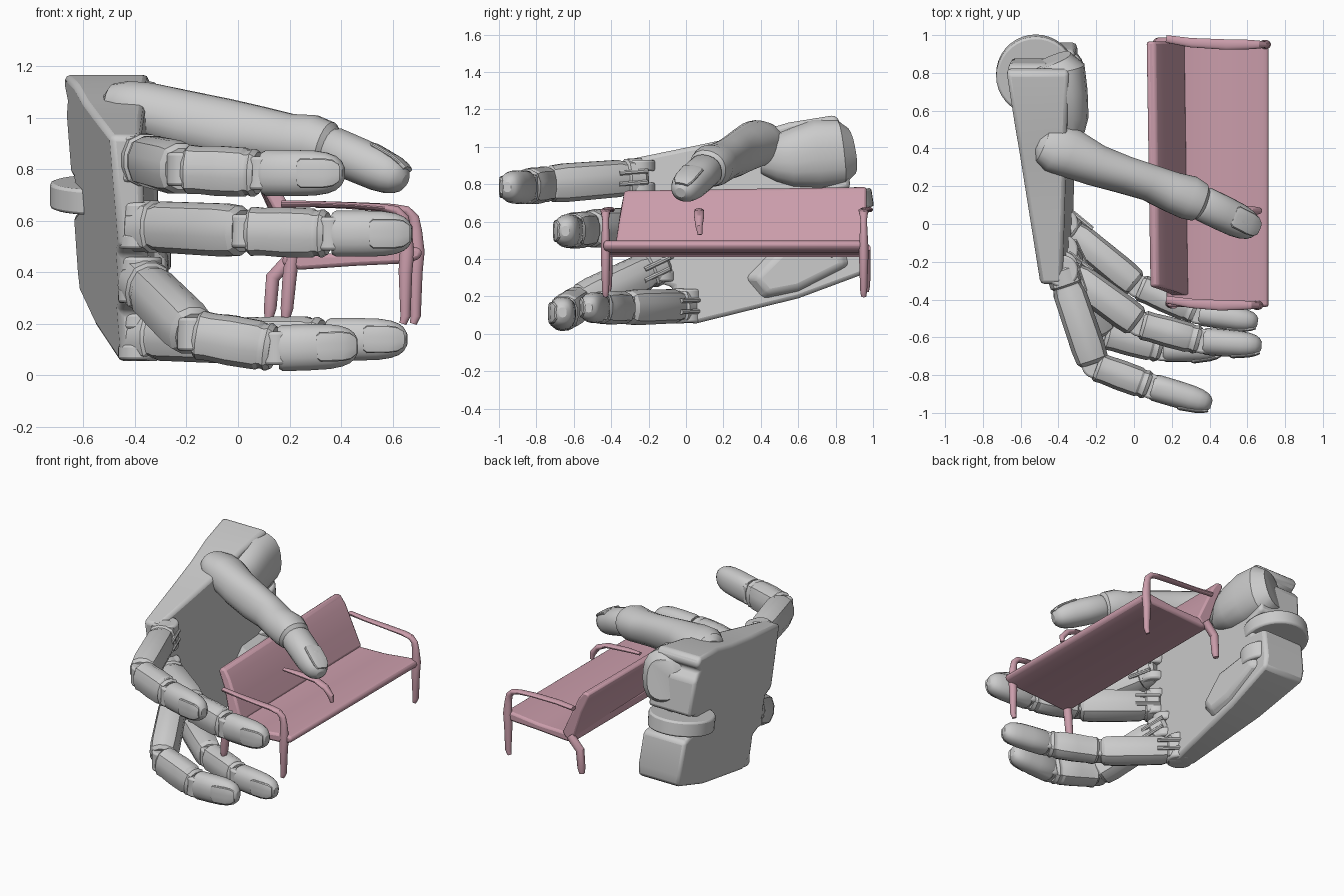
import bpy, bmesh, math
from mathutils import Vector as V, Matrix

if "Cube" in bpy.data.objects:
    bpy.data.objects.remove(bpy.data.objects["Cube"])

pink = bpy.data.materials.new("pink")
pink.diffuse_color = (0.60, 0.34, 0.41, 1)
pink.use_nodes = True
pink.node_tree.nodes["Principled BSDF"].inputs["Base Color"].default_value = pink.diffuse_color
Z = V((0, 0, 1))


def finish(name, bm, mat=None, bevel=0, segs=2):
    bmesh.ops.recalc_face_normals(bm, faces=bm.faces)
    me = bpy.data.meshes.new(name)
    bm.to_mesh(me)
    bm.free()
    ob = bpy.data.objects.new(name, me)
    bpy.context.collection.objects.link(ob)
    if mat:
        me.materials.append(mat)
    if bevel:
        m = ob.modifiers.new("bevel", 'BEVEL')
        m.width, m.segments, m.limit_method = bevel, segs, 'ANGLE'
    return ob


def loft(name, rings, hint, n=12, square=2.7, mat=None):
    """rings: (centre, half width, half thickness); hint: thickness direction"""
    bm = bmesh.new()
    pts = [V(r[0]) for r in rings]
    loops = []
    for i, (c, ru, rv) in enumerate(rings):
        a = (pts[min(i + 1, len(pts) - 1)] - pts[max(i - 1, 0)]).normalized()
        v = (V(hint) - a * a.dot(V(hint))).normalized()
        u = a.cross(v)
        loop = []
        for k in range(n):
            t = 2 * math.pi * (k + 0.5) / n
            cu, sv = math.cos(t), math.sin(t)
            f = (abs(cu) ** square + abs(sv) ** square) ** (-1 / square)
            loop.append(bm.verts.new(pts[i] + u * ru * f * cu + v * rv * f * sv))
        loops.append(loop)
    for a, b in zip(loops, loops[1:]):
        for k in range(n):
            bm.faces.new((a[k], a[(k + 1) % n], b[(k + 1) % n], b[k]))
    bm.faces.new(loops[0])
    bm.faces.new(loops[-1])
    return finish(name, bm, mat)


def segment(name, p, q, hint, prof, ru, rv, n=12, square=2.7):
    p, q = V(p), V(q)
    return loft(name, [(p.lerp(q, t), ru * s, rv * s) for t, s in prof], hint, n, square)


def disc(name, c, r, h, tilt=0, bevel=0.012):
    bm = bmesh.new()
    bmesh.ops.create_cone(bm, cap_ends=True, segments=36, radius1=r, radius2=r, depth=h,
                          matrix=Matrix.Translation(c) @ Matrix.Rotation(tilt, 4, 'X'))
    return finish(name, bm, bevel=bevel)


def prism(name, front, back, mat=None, bevel=0.02):
    bm = bmesh.new()
    a = [bm.verts.new(p) for p in front]
    b = [bm.verts.new(p) for p in back]
    bm.faces.new(a)
    bm.faces.new(b)
    for i in range(len(a)):
        j = (i + 1) % len(a)
        bm.faces.new((a[i], a[j], b[j], b[i]))
    return finish(name, bm, mat, bevel)


# fingers: knuckle, two joints, tip
SHAFT = [(-.06, .75), (-.02, 1), (.13, 1.02), (.15, .9), (.17, .9), (0.22, 1), (0.8, 1.04), (0.93, .98), (0.97, .8)]
MID = [(0.03, .85), (0.08, 1), (0.2, .97), (0.45, 1.02), (0.78, 1), (0.82, .92),
       (0.86, .92), (0.9, .98), (0.96, .85)]
TIP = [(0.02, .9), (0.07, 1), (0.4, 1), (0.65, .97), (0.8, .88), (0.9, .74), (.96, .56), (1, .3)]
FINGERS = {
    "index": [(-.38, -.25, .84), (-.21, -.75, .80), (.09, -.86, .785), (.41, -.955, .785)],
    "middle": [(-.38, -.23, .58), (.03, -.53, .56), (.36, -.62, .55), (.675, -.645, .55)],
    "ring": [(-.38, -.14, .37), (-.17, -.58, .16), (.15, -.66, .105), (.465, -.66, .115)],
    "little": [(-.38, 0, .15), (.02, -.33, .14), (.34, -.47, .14), (.655, -.52, .14)]}


def nail(name, p, q, hint, offset, w):
    p, q = V(p), V(q)
    a = (q - p).normalized()
    v = (V(hint) - a * a.dot(V(hint))).normalized()
    loft(name, [(p.lerp(q, t) + v * (offset - drop), w * s, .013)
                for t, s, drop in [(.5, .8, .003), (.54, 1, .001), (.8, 1, .012),
                                   (.9, .9, .022), (.97, .6, .034)]], hint, 16, 3)


for f, P in FINGERS.items():
    P = [V(p) for p in P]
    size = .92 if f == "little" else 1
    for i, (part, prof, ru, rv, n, sq) in enumerate((("proximal", SHAFT, .1, .088, 12, 2.7),
                                                     ("middle_segment", MID, .096, .08, 12, 2.7),
                                                     ("fingertip", TIP, .09, .072, 20, 2.4))):
        back = (P[i + 1] - P[i]).cross(Z)
        segment(f"{f}_{part}", P[i], P[i + 1], back, prof, ru * size, rv * size, n, sq)
        if i:
            disc(f"{f}_joint_{i}", P[i], .066 * size, .13 * size)
    nail(f"{f}_nail", P[2], P[3], (P[3] - P[2]).cross(Z), .066 * size, .058 * size)
    # knuckle lobes and the tendon bars on the palm side
    for s in (-1, 1):
        disc(f"{f}_knuckle_{s}", P[0] + Z * .06 * s, .085, .06)
        d = (P[1] - P[0]).normalized()
        inner = -d.cross(Z).normalized() * .082 + Z * .03 * s
        loft(f"{f}_link_{s}", [(P[0] + inner - d * .02, .013, .013),
                               (P[0] + inner + d * .14, .013, .013)], d.cross(Z), 8)

# palm: outline in y, z between the slanted back face and the inner face
OUT = [(.80, 1.17), (.83, 1.12), (.79, 1.07), (.85, 1.02), (.88, .78),
       (.80, .76), (.80, .64), (.92, .62), (.96, .40), (.95, .32), (.6, .19), (.05, .055),
       (-.05, .07), (-.07, .25), (-.17, .28), (-.20, .47), (-.28, .50), (-.30, .70),
       (-.32, .93), (.07, 1.01), (.35, 1.07), (.55, 1.13)]
prism("palm", [(-.453 - .139 * y - .095 * z, y, z) for y, z in OUT],
      [(-.32 + .04 * y - .05 * z, y, z) for y, z in OUT], bevel=.022)

# raised pads on the inside of the palm
prism("heel_pad", [(-.34, y, z) for y, z in ((.9, .36), (.86, .55), (.5, .5), (.3, .3), (.4, .17), (.6, .21))],
      [(-.27, y, z) for y, z in ((.84, .37), (.8, .48), (.52, .44), (.38, .3), (.44, .22), (.6, .25))])
loft("thumb_mound", [((-.43, .87, .98), .10, .13), ((-.41, .82, .97), .15, .18),
                     ((-.40, .70, .96), .155, .19), ((-.40, .56, .94), .16, .16),
                     ((-.39, .48, .94), .13, .13), ((-.39, .40, .94), .08, .09)], Z, 20, 2.6)

# wrist hinge
disc("wrist_disc", (-.52, .79, .70), .21, .10, .15)
disc("wrist_lobe_low", (-.40, .80, .47), .14, .12, .1)
disc("wrist_pin", (-.46, .78, .68), .06, .3, .1)

# thumb
UP = (.15, .25, 1)
loft("thumb_shaft", [((-.50, .44, 1.05), .06, .05), ((-.48, .43, 1.05), .105, .08),
                     ((-.43, .41, 1.04), .135, .10), ((-.35, .38, 1.02), .135, .115),
                     ((-.2, .31, .985), .11, .12), ((-.05, .26, .955), .098, .12),
                     ((.08, .22, .935), .096, .11), ((.2, .17, .91), .108, .105),
                     ((.29, .14, .90), .118, .11), ((.345, .115, .885), .105, .10),
                     ((.37, .105, .875), .07, .07)], UP, 20, 2.2)
T0, T1 = (.35, .115, .885), (.65, -.03, .755)
TN = (.35, .05, 1)
segment("thumb_tip", T0, T1, TN, TIP, .094, .088, 20, 2.2)
nail("thumb_nail", T0, T1, TN, .077, .06)

# bench: seat and backrest
Y0, Y1 = -.44, .96
SEAT = [(.17, .43), (.24, .41), (.45, .425), (.66, .435), (.71, .455), (.715, .49),
        (.68, .50), (.45, .475), (.24, .47), (.18, .49)]
prism("bench_seat", [(x, Y0, z) for x, z in SEAT], [(x, Y1, z) for x, z in SEAT], pink, .015)
BACK = [(.235, .43), (.27, .47), (.21, .60), (.15, .73), (.11, .785), (.07, .785), (.065, .76), (.12, .64), (.18, .45)]
prism("bench_backrest", [(x + .02, -.38 + (z - .45) * .15, z - .02 * (z > .7)) for x, z in BACK],
      [(x, .965, z) for x, z in BACK], pink, .015)

# bench legs, armrests and centre armrest
for side, y, xf, xb in (("near", -.43, .65, .19), ("far", .95, .69, .125)):
    loft(f"front_leg_{side}", [((xf - .01, y, .20), .014, .014), ((xf, y, .23), .019, .02),
                               ((xf, y, .40), .025, .027), ((xf + .005, y, .48), .025, .03),
                               ((xf, y, .56), .02, .025), ((xf - .008, y, .61), .018, .022),
                               ((xf - .035, y, .64), .022, .018), ((xf - .09, y, .652), .026, .014),
                               ((xf - .2, y, .66), .028, .011), ((.3, y + .01, .665), .025, .012),
                               ((.17, y + .03, .665), .02, .014)], (.7, 0, .7), 16, 2, pink)
    loft(f"back_leg_{side}", [((xb - .005, y + .01, .225), .018, .018), ((xb, y + .01, .26), .025, .025),
                              ((xb + .01, y + .01, .38), .028, .028), ((.21, y + .01, .46), .028, .028)],
         (1, 0, 0), 16, 2, pink)
loft("centre_armrest", [((.30, .07, .66), .014, .01), ((.4, .07, .66), .025, .012), ((.55, .07, .65), .028, .014),
                        ((.62, .07, .62), .026, .018), ((.66, .07, .57), .018, .02),
                        ((.665, .075, .53), .012, .012)], (.7, 0, .7), 16, 2, pink)

# smooth shading with kept edges
for ob in bpy.context.collection.objects:
    ob.select_set(True)
    bpy.context.view_layer.objects.active = ob
bpy.ops.object.shade_smooth_by_angle(angle=math.radians(28))
